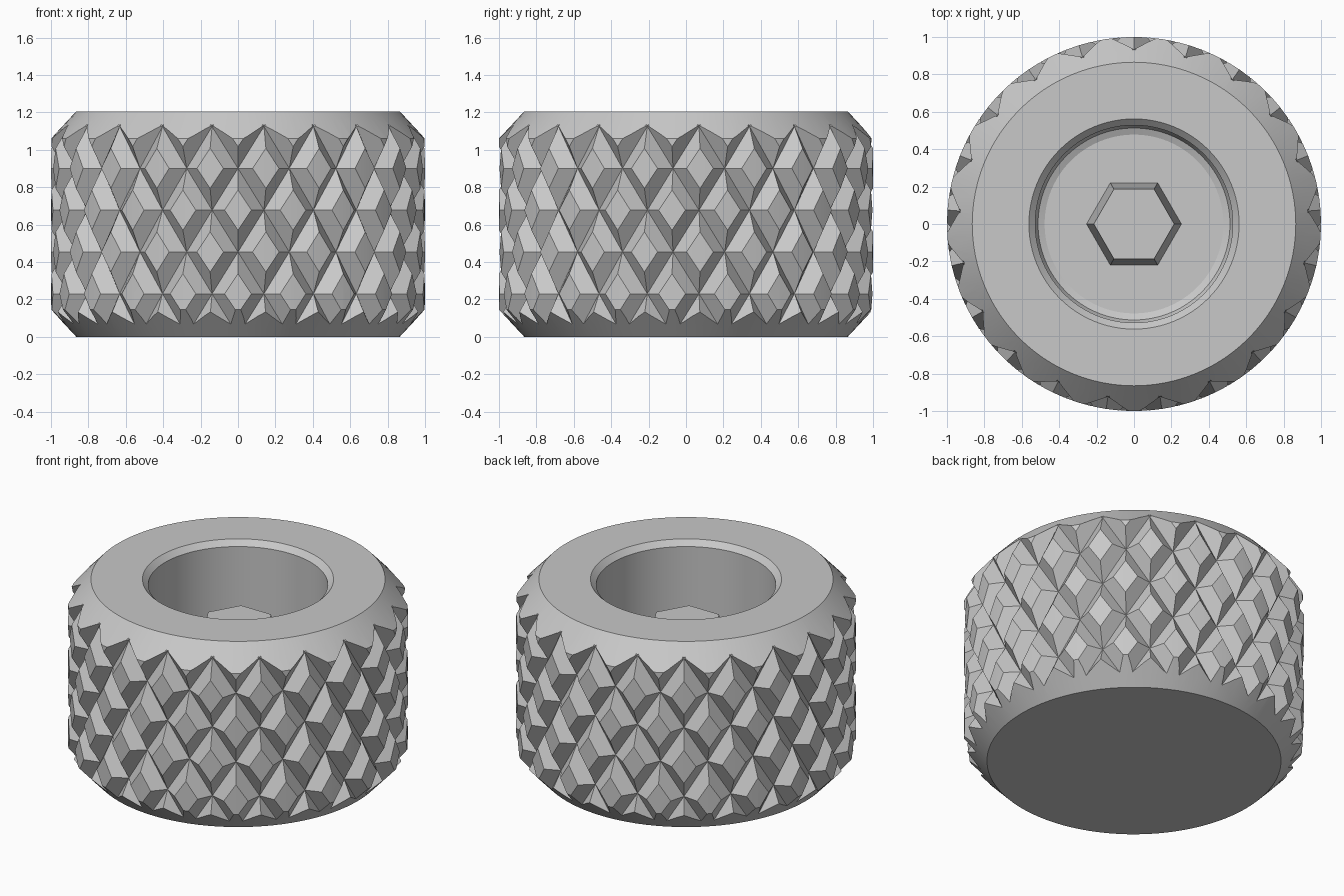
import bpy, bmesh
from math import sin, cos, pi, radians

cube = bpy.data.objects.get("Cube")
if cube:
    bpy.data.objects.remove(cube)

grey = bpy.data.materials.new("light_grey")
grey.use_nodes = True
grey.diffuse_color = (0.58, 0.58, 0.58, 1)
grey.node_tree.nodes["Principled BSDF"].inputs["Base Color"].default_value = (0.58, 0.58, 0.58, 1)


def make_object(name, bm):
    bmesh.ops.remove_doubles(bm, verts=bm.verts, dist=1e-4)
    bmesh.ops.recalc_face_normals(bm, faces=bm.faces)
    mesh = bpy.data.meshes.new(name)
    bm.to_mesh(mesh)
    bm.free()
    mesh.materials.append(grey)
    obj = bpy.data.objects.new(name, mesh)
    bpy.context.collection.objects.link(obj)
    return obj


def smooth(obj):
    bpy.ops.object.select_all(action='DESELECT')
    obj.select_set(True)
    bpy.context.view_layer.objects.active = obj
    bpy.ops.object.shade_smooth_by_angle(angle=radians(20))


def lathe(name, profile, steps):
    bm = bmesh.new()
    verts = [bm.verts.new((r, 0, z)) for r, z in profile]
    edges = [bm.edges.new(pair) for pair in zip(verts, verts[1:])]
    bmesh.ops.spin(bm, geom=verts + edges, cent=(0, 0, 0), axis=(0, 0, 1),
                   angle=2 * pi, steps=steps)
    bmesh.ops.dissolve_degenerate(bm, edges=bm.edges, dist=1e-5)
    return make_object(name, bm)


# Knurl: rhombic lands on the rim with sloping walls down to crossing grooves
TEETH, ROOT, LAND = 21, 0.93, 0.48
HALF = pi / TEETH            # half a tooth, as an angle
ROW, BASE = 0.2235, 0.23     # row spacing and first row height
LOW, HIGH = -2, 6


def knurl_solid():
    bm = bmesh.new()

    def point(radius, angle, z):
        return bm.verts.new((radius * cos(angle), radius * sin(angle), z))

    corners = ((1, 0), (0, 1), (-1, 0), (0, -1))
    for row in range(LOW, HIGH + 1):
        z = BASE + ROW * row
        for k in range(TEETH):
            a = pi / 2 + HALF * (2 * k + 1 - row % 2)
            land = [point(1, a + LAND * HALF * u, z + LAND * ROW * v) for u, v in corners]
            root = [point(ROOT, a + HALF * u, z + ROW * v) for u, v in corners]
            bm.faces.new((land[0], land[1], land[3]))
            bm.faces.new((land[1], land[2], land[3]))
            for i in range(4):
                j = (i + 1) % 4
                bm.faces.new((root[i], root[j], land[j], land[i]))
    # Close both ends with a fan
    bmesh.ops.remove_doubles(bm, verts=bm.verts, dist=1e-4)
    rim = [e for e in bm.edges if e.is_boundary]
    ends = {True: bm.verts.new((0, 0, 2)), False: bm.verts.new((0, 0, -1))}
    for e in rim:
        bm.faces.new((*e.verts, ends[e.verts[0].co.z > 0.6]))
    return make_object("knurl_cutter", bm)


# Body: chamfered drum with a blind bore, trimmed to the knurl
body = lathe("knurled_body", [
    (0, 0), (0.865, 0), (1.051, 0.2), (1.051, 1.005), (0.865, 1.205),
    (0.562, 1.205), (0.528, 1.171), (0.528, 0.55), (0.513, 0.515),
    (0.478, 0.5), (0, 0.5)], 96)
cutter = knurl_solid()
cutter.hide_render = True
trim = body.modifiers.new("knurl", 'BOOLEAN')
trim.operation = 'INTERSECT'
trim.solver = 'EXACT'
trim.object = cutter
bpy.context.view_layer.objects.active = body
bpy.ops.object.modifier_apply(modifier=trim.name)
bpy.data.objects.remove(cutter)
smooth(body)

# Tapered hexagonal boss standing on the bore floor
bpy.ops.mesh.primitive_cone_add(vertices=6, radius1=0.255, radius2=0.215, depth=0.45,
                                location=(0, 0, 0.71), rotation=(0, 0, pi / 6))
boss = bpy.context.object
boss.name = "hex_boss"
boss.data.materials.append(grey)
